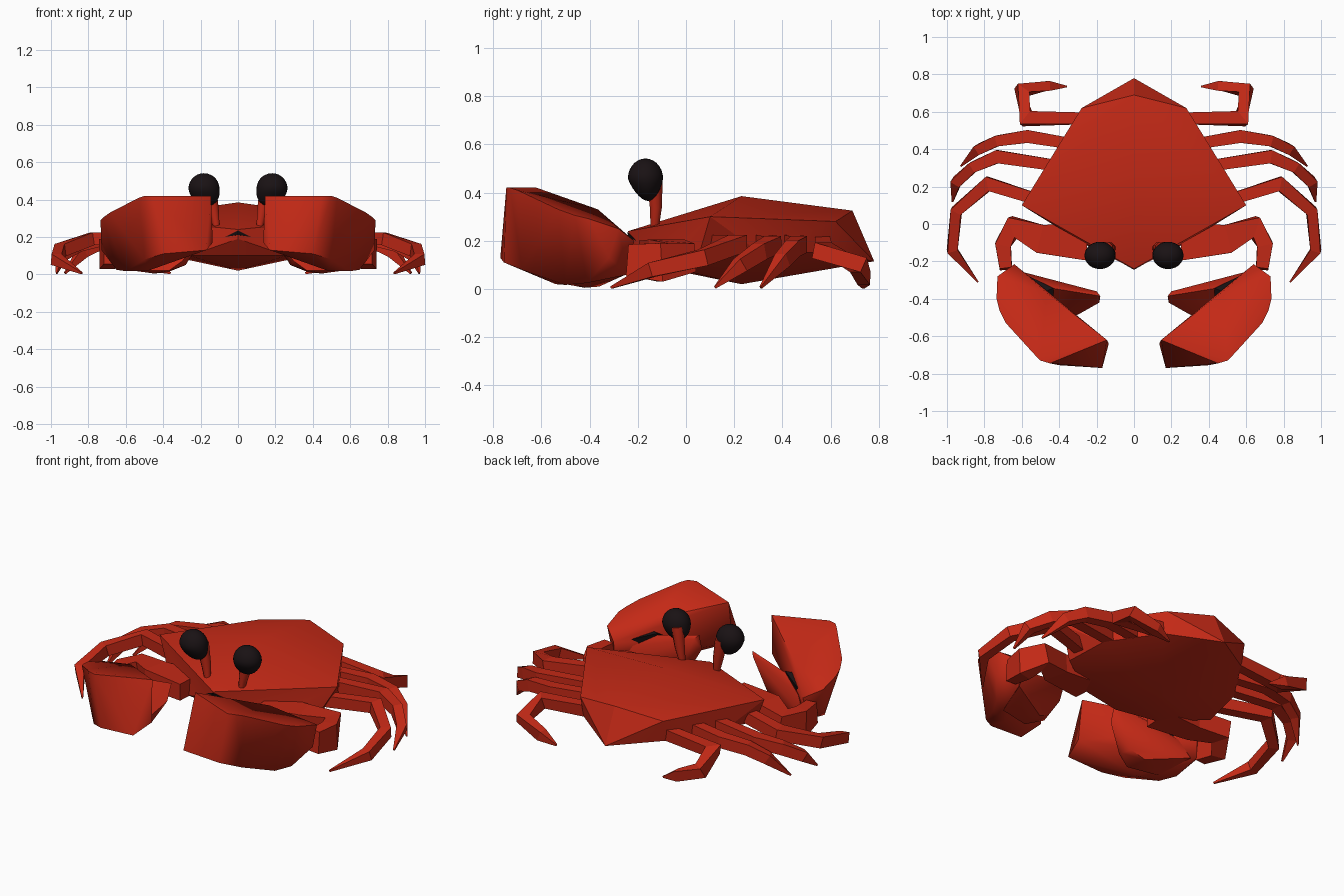
import bpy, bmesh, math
from mathutils import Vector


def material(name, rgb):
    m = bpy.data.materials.new(name)
    m.diffuse_color = (*rgb, 1)
    return m


RED = material("red_shell", (0.55, 0.022, 0.008))
BLACK = material("black", (0.010, 0.006, 0.007))


def finish(bm, name, mat, smooth=None, mirror=True):
    bmesh.ops.recalc_face_normals(bm, faces=bm.faces)
    me = bpy.data.meshes.new(name)
    bm.to_mesh(me)
    bm.free()
    me.materials.append(mat)
    ob = bpy.data.objects.new(name, me)
    bpy.context.collection.objects.link(ob)
    if smooth:
        bpy.ops.object.select_all(action='DESELECT')
        ob.select_set(True)
        bpy.context.view_layer.objects.active = ob
        bpy.ops.object.shade_smooth_by_angle(angle=math.radians(smooth))
    if mirror:
        ob.modifiers.new("mirror", 'MIRROR').use_mirror_merge = False
    return ob


def hull(name, pts, mat, smooth=None, mirror=True):
    """Faceted solid wrapped around a few corner points."""
    bm = bmesh.new()
    for p in pts:
        bm.verts.new(p)
    r = bmesh.ops.convex_hull(bm, input=bm.verts)
    junk = {g for g in r["geom_interior"] + r["geom_unused"]
            if isinstance(g, bmesh.types.BMVert)}
    if junk:
        bmesh.ops.delete(bm, geom=list(junk), context='VERTS')
    bmesh.ops.dissolve_limit(bm, angle_limit=math.radians(1),
                             verts=bm.verts, edges=bm.edges)
    return finish(bm, name, mat, smooth, mirror)


def limb(name, path, sizes, mat=RED, sides=4, smooth=None):
    """Tapered jointed tube; sizes are (half width, half height) per joint."""
    bm = bmesh.new()
    pts = [Vector(p) for p in path]
    rings = []
    for i, p in enumerate(pts):
        a = (p - pts[max(i - 1, 0)]).normalized()
        b = (pts[min(i + 1, len(pts) - 1)] - p).normalized()
        t = (a + b).normalized()
        up = Vector((0, 0, 1)) if abs(t.z) < 0.9 else Vector((0, 1, 0))
        side = t.cross(up).normalized()
        up = side.cross(t)
        mitre = 1 / max(0.6, t.dot(b if b.length else a))
        w, h = sizes[i]
        ring = []
        for k in range(sides):
            ang = (k + 0.5) * math.tau / sides
            c, s = math.cos(ang), math.sin(ang)
            if sides == 4:
                c, s = c * 1.414, s * 1.414
            ring.append(bm.verts.new(p + side * c * w * mitre + up * s * h))
        rings.append(ring)
    for r0, r1 in zip(rings, rings[1:]):
        for k in range(sides):
            n = (k + 1) % sides
            bm.faces.new((r0[k], r0[n], r1[n], r1[k]))
    bm.faces.new(rings[0])
    bm.faces.new(rings[-1])
    return finish(bm, name, mat, smooth)


# Body shell: faceted carapace with a shallow keel underneath
half = [(0.60, 0.10, 0.30), (0.28, 0.62, 0.28), (0.51, 0.05, 0.13),
        (0.47, 0.30, 0.155), (0.26, -0.11, 0.10), (0.28, 0.59, 0.15)]
centre = [(0, -0.24, 0.24), (0, 0.23, 0.385), (0, 0.69, 0.325), (0, 0.78, 0.115),
          (0, -0.23, 0.19), (0, -0.16, 0.10), (0, 0.23, 0.02)]
hull("body_shell", centre + half + [(-x, y, z) for x, y, z in half], RED,
     smooth=28, mirror=False)

# Mouth: small dark wedge under the front point
hull("mouth", [(0, -0.245, 0.235), (0.07, -0.205, 0.20), (-0.07, -0.205, 0.20),
               (0, -0.236, 0.212), (0, -0.15, 0.21)], BLACK, mirror=False)

# Eyes and stalks
bm = bmesh.new()
bmesh.ops.create_uvsphere(bm, u_segments=24, v_segments=14, radius=1)
for v in bm.verts:
    x, y, z = v.co
    low = max(0, -z)
    v.co = (0.182 + 0.083 * x - 0.015 * low,
            -0.168 + 0.073 * y * (1 - 0.3 * low) + 0.01 * low,
            0.458 + 0.083 * z - 0.01 * low)
finish(bm, "eye", BLACK, smooth=60)
limb("eye_stalk", [(0.115, -0.13, 0.25), (0.13, -0.125, 0.34), (0.15, -0.13, 0.46)],
     [(0.018, 0.018), (0.03, 0.027), (0.038, 0.036)], sides=8, smooth=50)

# Claw arm
limb("claw_arm",
     [(0.25, -0.095, 0.15), (0.50, -0.08, 0.15), (0.645, -0.015, 0.13),
      (0.70, -0.11, 0.11), (0.685, -0.24, 0.12)],
     [(0.10, 0.05), (0.075, 0.055), (0.042, 0.06), (0.04, 0.08), (0.033, 0.065)])

# Large outer jaw of the claw: high sloping back, front dropping to a low tip
hull("claw_hand",
     [(0.64, -0.215, 0.20), (0.73, -0.28, 0.25), (0.735, -0.40, 0.29),
      (0.72, -0.46, 0.305), (0.685, -0.53, 0.33), (0.53, -0.70, 0.41),
      (0.50, -0.73, 0.42), (0.45, -0.745, 0.42),
      (0.145, -0.62, 0.42), (0.47, -0.365, 0.33),
      (0.17, -0.77, 0.13), (0.135, -0.64, 0.17), (0.40, -0.755, 0.11),
      (0.50, -0.68, 0.08), (0.48, -0.54, 0.02), (0.60, -0.50, 0.017),
      (0.65, -0.41, 0.025), (0.73, -0.32, 0.13), (0.65, -0.24, 0.06)],
     RED, smooth=60)

# Inner jaw: low bulge rising to a tip, steep toward the front
hull("claw_finger",
     [(0.18, -0.385, 0.30), (0.20, -0.36, 0.28), (0.185, -0.42, 0.20),
      (0.43, -0.345, 0.25), (0.30, -0.485, 0.07), (0.28, -0.44, 0.05),
      (0.30, -0.38, 0.05), (0.37, -0.50, 0.02), (0.38, -0.36, 0.01),
      (0.45, -0.42, 0.005), (0.45, -0.34, 0.04), (0.56, -0.46, 0.02),
      (0.62, -0.25, 0.06), (0.56, -0.285, 0.17)],
     RED, smooth=50)

# Dark joint between the jaws
hull("claw_joint",
     [(0.57, -0.275, 0.21), (0.43, -0.343, 0.26), (0.43, -0.41, 0.22),
      (0.52, -0.38, 0.25), (0.50, -0.35, 0.12)], BLACK)

# Walking legs, front to back
thin = [(0.03, 0.035), (0.034, 0.034), (0.028, 0.034), (0.026, 0.03), (0.004, 0.005)]
legs = {
    "front_leg": [(0.45, 0.11, 0.19), (0.78, 0.215, 0.19), (0.95, 0.07, 0.13),
                  (0.972, -0.14, 0.08), (0.835, -0.31, 0.006)],
    "second_leg": [(0.40, 0.31, 0.19), (0.73, 0.36, 0.185), (0.86, 0.305, 0.155),
                   (0.95, 0.225, 0.10), (0.97, 0.12, 0.006)],
    "third_leg": [(0.34, 0.43, 0.19), (0.57, 0.468, 0.185), (0.73, 0.445, 0.17),
                  (0.83, 0.40, 0.12), (0.925, 0.31, 0.006)],
    "back_leg": [(0.22, 0.565, 0.19), (0.575, 0.563, 0.16), (0.60, 0.715, 0.10),
                 (0.46, 0.738, 0.045), (0.36, 0.735, 0.006)],
}
for name, path in legs.items():
    limb(name, path, thin)
